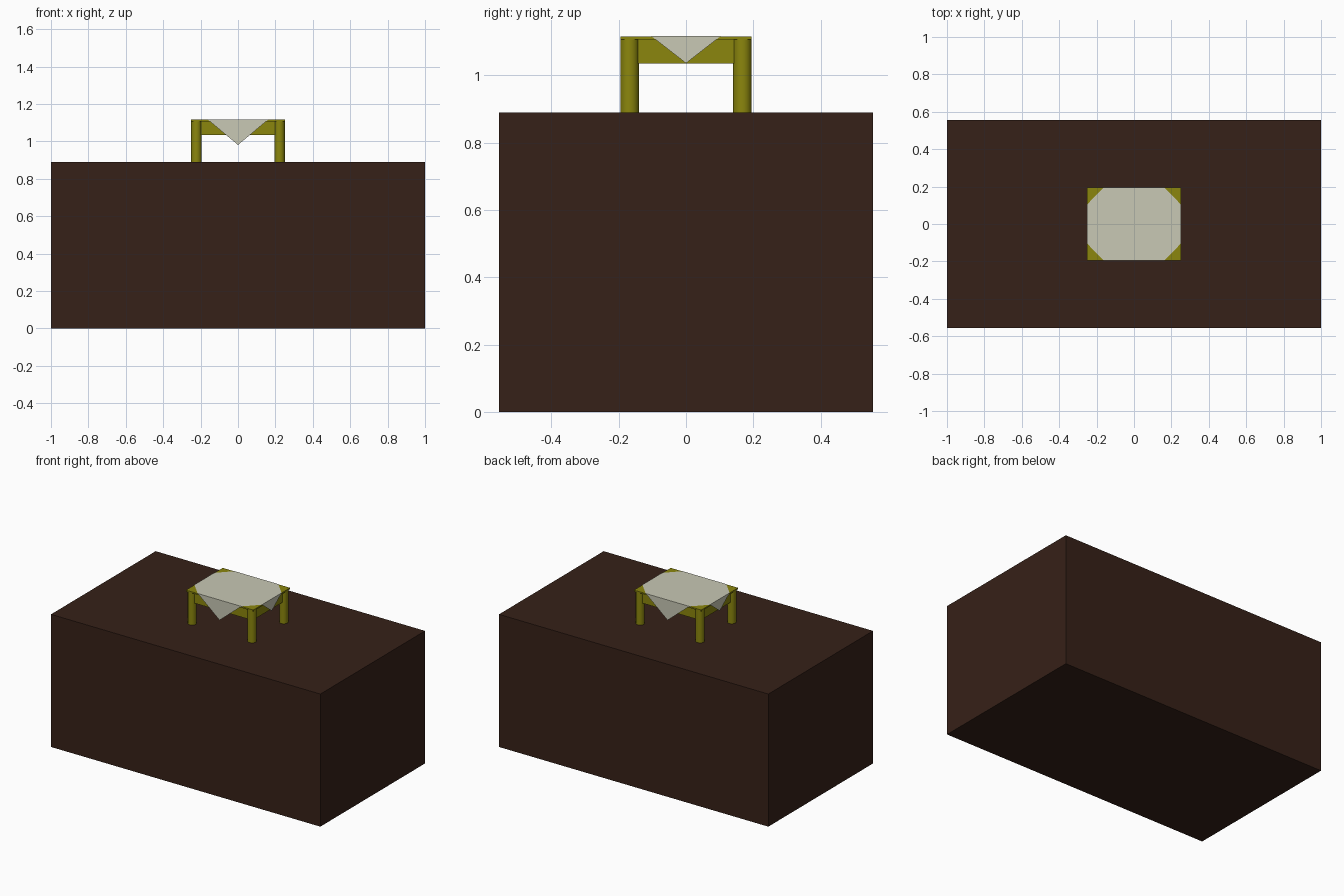
import bpy, bmesh
from mathutils import Matrix

if "Cube" in bpy.data.objects:
    bpy.data.objects.remove(bpy.data.objects["Cube"])


def material(name, rgb):
    m = bpy.data.materials.new(name)
    m.diffuse_color = (*rgb, 1)
    m.use_nodes = True
    m.node_tree.nodes["Principled BSDF"].inputs["Base Color"].default_value = m.diffuse_color
    return m


brown = material("dark_wood", (0.037, 0.015, 0.009))
olive = material("olive_paint", (0.26, 0.24, 0.004))
linen = material("linen", (0.58, 0.58, 0.46))


def finish(name, bm, mat):
    me = bpy.data.meshes.new(name)
    bm.to_mesh(me)
    bm.free()
    ob = bpy.data.objects.new(name, me)
    bpy.context.collection.objects.link(ob)
    me.materials.append(mat)
    return ob


def box(name, lo, hi, mat):
    bm = bmesh.new()
    mid = [(a + b) / 2 for a, b in zip(lo, hi)]
    size = [b - a for a, b in zip(lo, hi)]
    bmesh.ops.create_cube(bm, size=1, matrix=Matrix.Translation(mid) @ Matrix.Diagonal((*size, 1)))
    return finish(name, bm, mat)


HX, HY = 0.25, 0.195              # half size of the small table
BASE, UNDER, TOP = 0.89, 1.107, 1.116
R = 0.0275                        # leg radius

# Large solid block
box("base_block", (-1, -0.555, 0), (1, 0.555, BASE), brown)

# Small table: top board
box("table_top", (-HX, -HY, UNDER), (HX, HY, TOP), olive)

# Round legs and apron boards
for sx, side in ((-1, "left"), (1, "right")):
    for sy, end in ((-1, "front"), (1, "back")):
        bm = bmesh.new()
        bmesh.ops.create_cone(bm, cap_ends=True, segments=24, radius1=R, radius2=R, depth=UNDER - BASE,
                              matrix=Matrix.Translation((sx * (HX - R), sy * (HY - R), (UNDER + BASE) / 2)))
        for f in bm.faces:
            f.smooth = len(f.verts) == 4
        for e in bm.edges:
            e.smooth = all(f.smooth for f in e.link_faces)
        finish(f"{end}_{side}_leg", bm, olive)
    x, y, t = sx * (HX - R), sx * (HY - R), 0.01
    box(f"{side}_apron", (x - t, -HY + R, 1.035), (x + t, HY - R, UNDER), olive)
    box(f"{'front' if sx < 0 else 'back'}_apron", (-HX + R, y - t, 1.035), (HX - R, y + t, UNDER), olive)

# Cloth laid diagonally: eight-sided top with four hanging corners
bm = bmesh.new()
cx, cy, z = HX + 0.001, HY + 0.001, TOP + 0.001
wx, wy = 0.162, 0.104
ring = [bm.verts.new((x, y, z)) for x, y in
        ((-wx, -cy), (wx, -cy), (cx, -wy), (cx, wy), (wx, cy), (-wx, cy), (-cx, wy), (-cx, -wy))]
bm.faces.new(ring)
for i, tip in enumerate(((0, -cy, 0.981), (cx, 0, 1.036), (0, cy, 0.981), (-cx, 0, 1.036))):
    bm.faces.new((ring[2 * i + 1], ring[2 * i], bm.verts.new(tip)))
finish("table_cloth", bm, linen)
